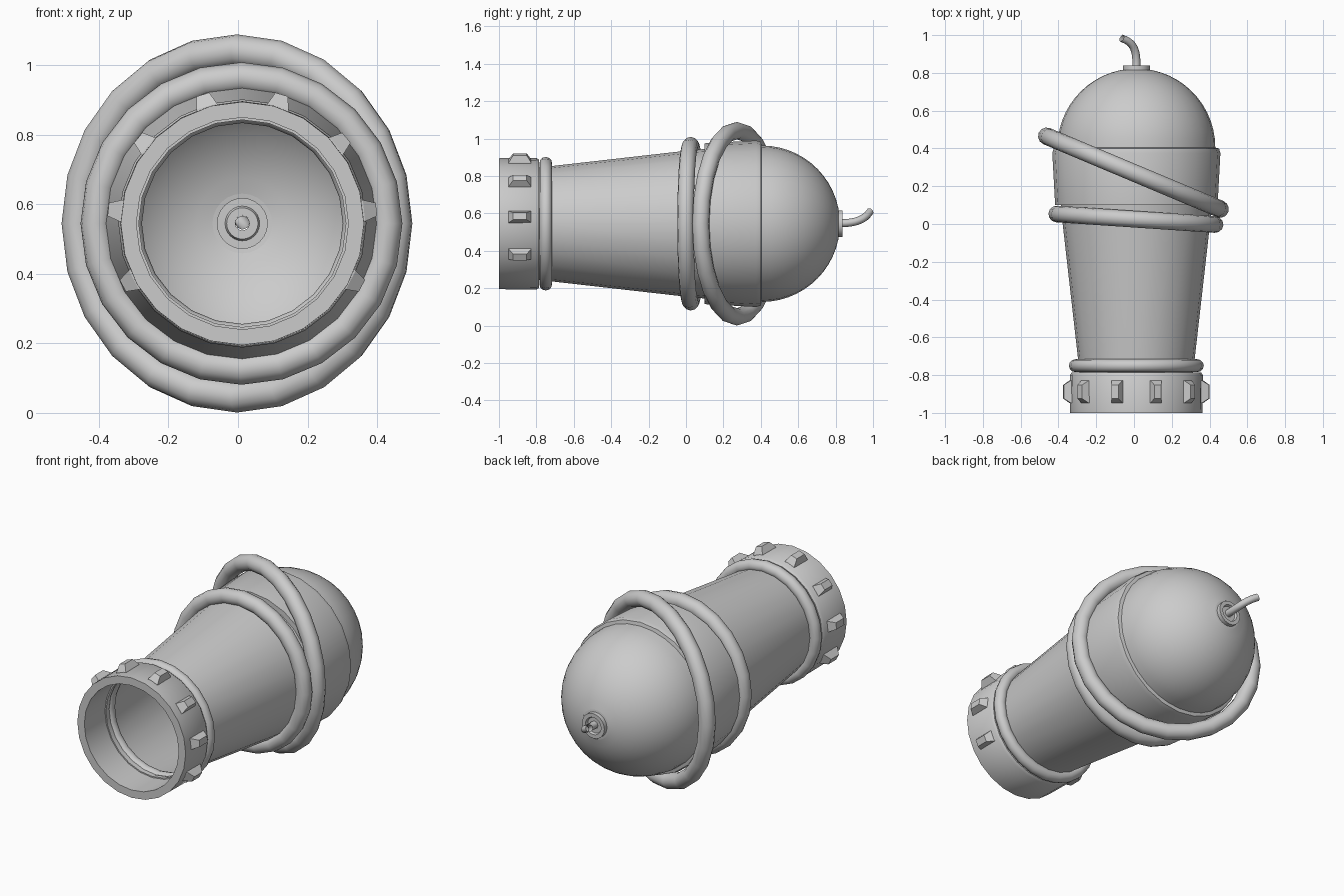
import bpy, bmesh
from math import sin, cos, pi, radians, sqrt
from mathutils import Matrix, Vector

if "Cube" in bpy.data.objects:
    bpy.data.objects.remove(bpy.data.objects["Cube"])

CX, CZ, SEG = 0.0125, 0.545, 24


def finish(name, bm, angle=35):
    me = bpy.data.meshes.new(name)
    bmesh.ops.recalc_face_normals(bm, faces=bm.faces)
    bm.to_mesh(me)
    bm.free()
    ob = bpy.data.objects.new(name, me)
    bpy.context.collection.objects.link(ob)
    bpy.ops.object.select_all(action='DESELECT')
    ob.select_set(True)
    bpy.context.view_layer.objects.active = ob
    if angle:
        bpy.ops.object.shade_smooth_by_angle(angle=radians(angle))
    return ob


def lathe(name, profile, seg=SEG, closed=False):
    """Revolve (radius, y) points around the barrel axis."""
    bm = bmesh.new()
    rings = []
    for r, y in profile:
        rings.append([bm.verts.new((CX + r * sin(2 * pi * i / seg), y,
                                    CZ + r * cos(2 * pi * i / seg))) for i in range(seg)])
    pairs = list(zip(rings, rings[1:]))
    if closed:
        pairs.append((rings[-1], rings[0]))
    for a, b in pairs:
        for i in range(seg):
            j = (i + 1) % seg
            bm.faces.new((a[i], a[j], b[j], b[i]))
    return finish(name, bm)


def ring(name, x, y, major, minor, tilt=0):
    bpy.ops.mesh.primitive_torus_add(location=(x, y, CZ), rotation=(pi / 2, 0, radians(tilt)),
                                     major_radius=major, minor_radius=minor,
                                     major_segments=24, minor_segments=12)
    bpy.context.object.name = name
    bpy.ops.object.shade_smooth()


# Tapered barrel and rear collar
lathe("barrel", [(0.30, -0.79), (0.307, -0.73), (0.39, 0.0), (0.40, 0.10)])
lathe("rear_collar", [(0.40, 0.10), (0.43, 0.10), (0.445, 0.375), (0.438, 0.40), (0.415, 0.405)])

# Rounded rear dome, open where the fuse socket sits
R, Y0 = 0.418, 0.405
end = 1.366
lathe("rear_dome", [(R * cos(end * k / 12), Y0 + R * sin(end * k / 12)) for k in range(13)], 32)

# Muzzle band
lathe("muzzle_band", [(0.35, -1.0), (0.352, -0.80), (0.342, -0.785), (0.298, -0.785),
                      (0.298, -0.81), (0.305, -0.81), (0.305, -1.0)], closed=True)

# Tapered lugs on the upper part of the muzzle band
bm = bmesh.new()
for side in (-1, 1):
    for deg in (17, 50.5, 84, 117.5):
        rot = Matrix.Translation((CX, -0.888, CZ)) @ Matrix.Rotation(side * radians(deg), 4, 'Y')
        loops = []
        for w, l, r in ((0.034, 0.062, 0.335), (0.031, 0.060, 0.352), (0.019, 0.036, 0.388)):
            loops.append([bm.verts.new(rot @ Vector((sx * w, sy * l, r)))
                          for sx, sy in ((-1, -1), (1, -1), (1, 1), (-1, 1))])
        for a, b in zip(loops, loops[1:]):
            for i in range(4):
                bm.faces.new((a[i], a[(i + 1) % 4], b[(i + 1) % 4], b[i]))
        bm.faces.new(loops[-1])
        bm.faces.new(loops[0][::-1])
finish("muzzle_lugs", bm, None)

# Rings around the barrel
ring("muzzle_ring", CX, -0.75, 0.323, 0.034)
ring("middle_ring", 0.01, 0.025, 0.420, 0.044, -3.8)
ring("loose_ring", -0.003, 0.272, 0.498, 0.046, -22.8)

# Fuse socket
lathe("fuse_socket", [(0.086, 0.812), (0.072, 0.814), (0.072, 0.838), (0.05, 0.838),
                      (0.045, 0.824), (0.02, 0.824)])

# Curved hollow fuse
cu = bpy.data.curves.new("fuse", 'CURVE')
cu.dimensions = '3D'
cu.bevel_depth = 0.021
cu.bevel_resolution = 2
cu.resolution_u = 4
path = [(CX, 0.815, CZ + 0.003), (CX, 0.87, CZ + 0.005), (0.002, 0.925, 0.563),
        (-0.022, 0.96, 0.583), (-0.065, 0.984, 0.609)]
sp = cu.splines.new('BEZIER')
sp.bezier_points.add(len(path) - 1)
for p, co in zip(sp.bezier_points, path):
    p.co = co
    p.handle_left_type = p.handle_right_type = 'AUTO'
fuse = bpy.data.objects.new("fuse", cu)
bpy.context.collection.objects.link(fuse)
